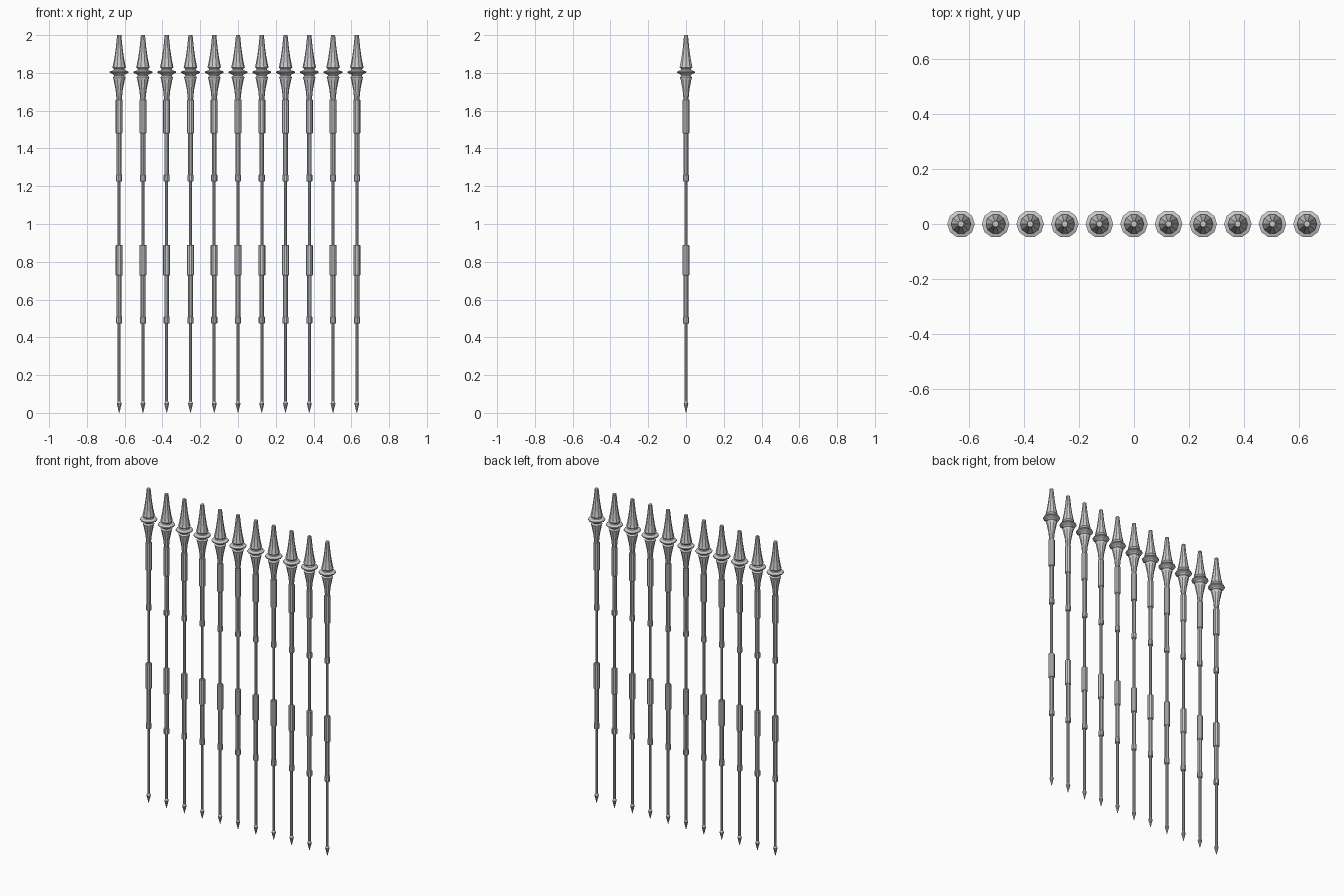
import bpy, bmesh, math

cube = bpy.data.objects.get("Cube")
if cube:
    bpy.data.objects.remove(cube)

SIDES, COUNT, SPACING = 10, 11, 0.1258

iron = bpy.data.materials.new("light grey iron")
iron.use_nodes = True
colour = (0.6, 0.6, 0.6, 1)
iron.diffuse_color = colour
iron.node_tree.nodes["Principled BSDF"].inputs["Base Color"].default_value = colour


def lathe(name, profile):
    """Turn a (radius, height) profile into a closed faceted solid."""
    bm = bmesh.new()
    rings = []
    for r, z in profile:
        angles = [2 * math.pi * i / SIDES for i in range(SIDES)]
        rings.append([bm.verts.new((r * math.cos(a), r * math.sin(a), z)) for a in angles])
    for low, high in zip(rings, rings[1:]):
        for i in range(SIDES):
            j = (i + 1) % SIDES
            bm.faces.new((low[i], low[j], high[j], high[i]))
    bm.faces.new(rings[0][::-1])
    bm.faces.new(rings[-1])
    mesh = bpy.data.meshes.new(name)
    bm.to_mesh(mesh)
    bm.free()
    mesh.materials.append(iron)
    return mesh


def tube(r, low, high, bevel=0.003):
    return [(r - bevel, low), (r, low + bevel), (r, high - bevel), (r - bevel, high)]


# Parts of one railing bar, from the ground up
parts = {
    "ground_spike": lathe("ground_spike", [(0.001, 0), (0.013, 0.05), (0.007, 0.062)]),
    "lower_rod": lathe("lower_rod", [(0.008, 0.05), (0.008, 0.49)]),
    "lower_collar": lathe("lower_collar", tube(0.016, 0.472, 0.51)),
    "lower_sleeve": lathe("lower_sleeve", [(0.013, 0.5), (0.013, 0.74)]),
    "lower_grip": lathe("lower_grip", tube(0.0185, 0.727, 0.89)),
    "middle_rod": lathe("middle_rod", [(0.008, 0.88), (0.008, 1.24)]),
    "upper_collar": lathe("upper_collar", tube(0.016, 1.225, 1.262)),
    "upper_sleeve": lathe("upper_sleeve", [(0.013, 1.25), (0.013, 1.49)]),
    "upper_grip": lathe("upper_grip", tube(0.0185, 1.48, 1.66)),
    # Flared cup, sharp disc, neck and blunt point
    "finial": lathe("finial", [
        (0.013, 1.655), (0.015, 1.67), (0.019, 1.71), (0.030, 1.765), (0.034, 1.777),
        (0.026, 1.785), (0.030, 1.791), (0.050, 1.801), (0.050, 1.807), (0.030, 1.814),
        (0.027, 1.820), (0.036, 1.829), (0.033, 1.841), (0.026, 1.875), (0.018, 1.93),
        (0.012, 1.99), (0.011, 2.0)]),
}

# Repeat the bar along the row
for n in range(COUNT):
    x = (n - (COUNT - 1) / 2) * SPACING
    for name, mesh in parts.items():
        obj = bpy.data.objects.new(f"{name}_{n + 1}", mesh)
        obj.location.x = x
        bpy.context.collection.objects.link(obj)
